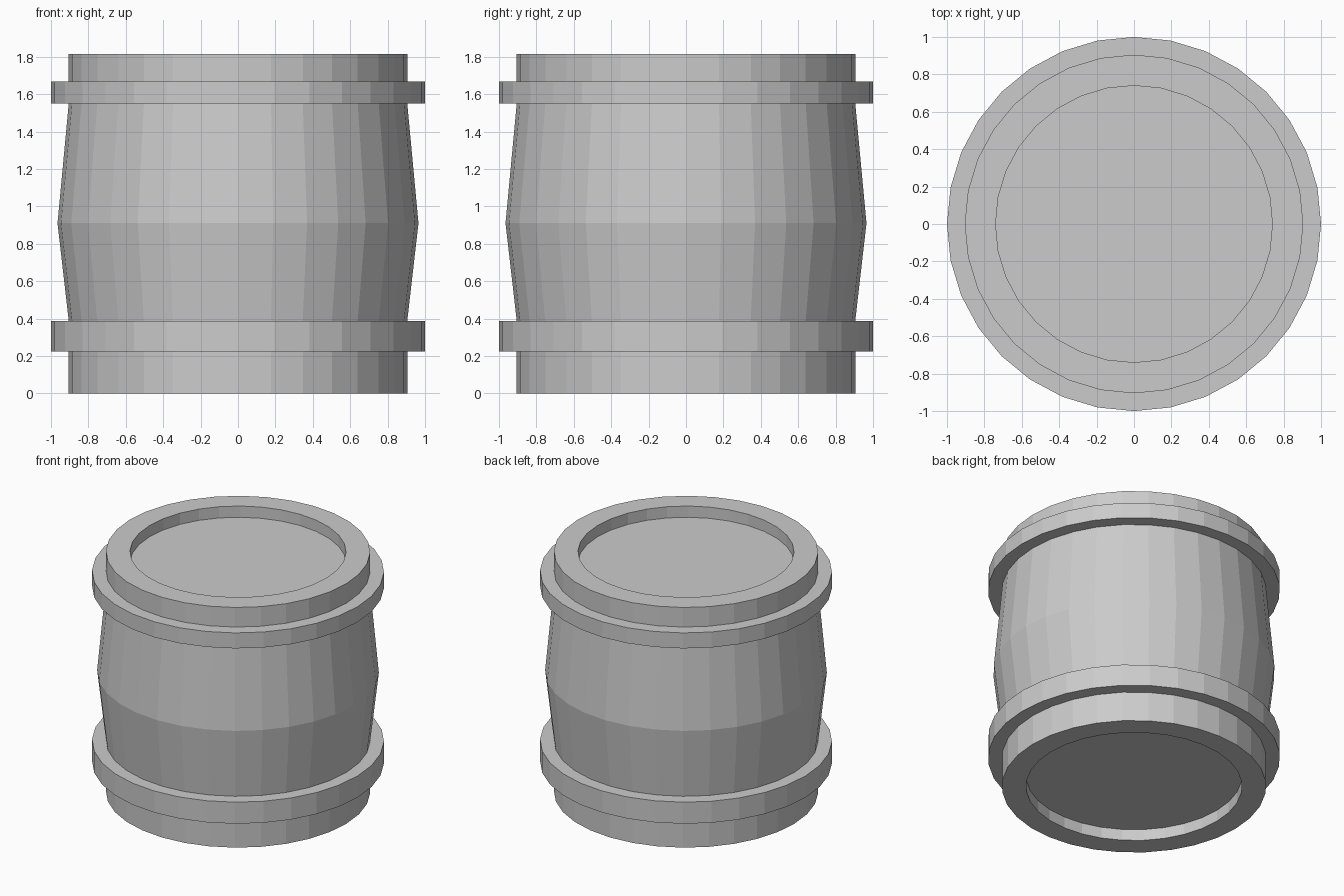
import bpy, bmesh
from math import cos, sin, tau

if "Cube" in bpy.data.objects:
    bpy.data.objects.remove(bpy.data.objects["Cube"])

SIDES = 32


def lathe(name, profile):
    """Spin an (r, z) profile, listed bottom to top, and cap both ends."""
    bm = bmesh.new()
    rings = [[bm.verts.new((r * cos(tau * i / SIDES), r * sin(tau * i / SIDES), z))
              for i in range(SIDES)] for r, z in profile]
    for low, high in zip(rings, rings[1:]):
        for i in range(SIDES):
            j = (i + 1) % SIDES
            bm.faces.new((low[i], low[j], high[j], high[i]))
    bm.faces.new(rings[0][::-1])
    bm.faces.new(rings[-1])
    bmesh.ops.recalc_face_normals(bm, faces=bm.faces)
    mesh = bpy.data.meshes.new(name)
    bm.to_mesh(mesh)
    bm.free()
    obj = bpy.data.objects.new(name, mesh)
    bpy.context.collection.objects.link(obj)
    return obj


HEIGHT, RIM, HEAD, BULGE, HOOP, RECESS = 1.815, 0.905, 0.74, 0.965, 1.0, 0.085

# Barrel: recessed heads, rims, two raised hoops and a bulging middle
lathe("barrel", [
    (HEAD, RECESS), (HEAD, 0), (RIM, 0),
    (RIM, 0.225), (HOOP, 0.225), (HOOP, 0.388), (RIM, 0.388),
    (BULGE, 0.91),
    (RIM, 1.55), (HOOP, 1.55), (HOOP, 1.667), (RIM, 1.667),
    (RIM, HEIGHT), (HEAD, HEIGHT), (HEAD, HEIGHT - RECESS),
])
